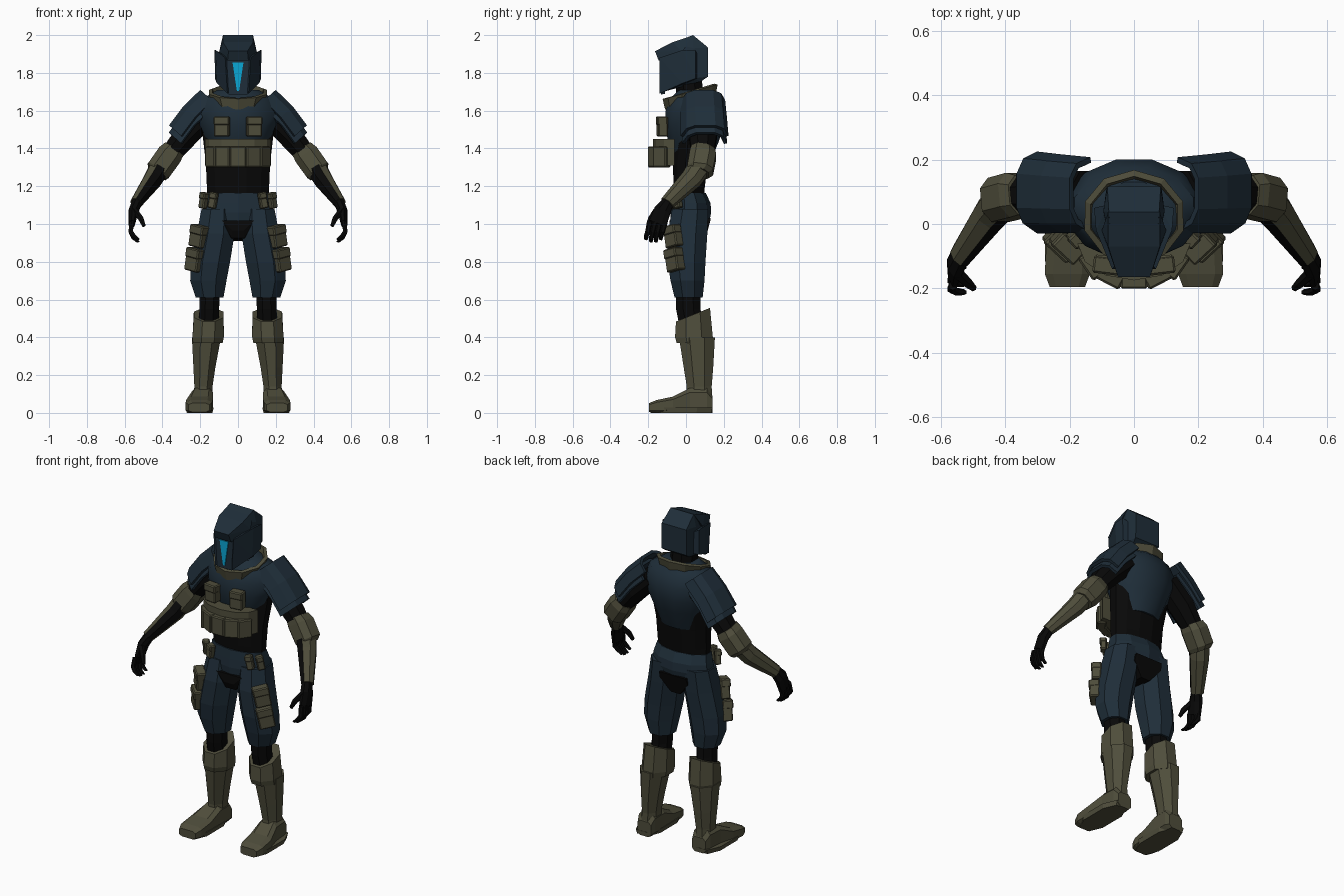
import bpy, bmesh, math
from mathutils import Vector, Matrix

if "Cube" in bpy.data.objects:
    bpy.data.objects.remove(bpy.data.objects["Cube"])


def material(name, col):
    m = bpy.data.materials.new(name)
    m.diffuse_color = (*col, 1)
    m.use_nodes = True
    m.node_tree.nodes["Principled BSDF"].inputs["Base Color"].default_value = m.diffuse_color
    return m


NAVY = material("navy armour", (0.0135, 0.027, 0.041))
OLIVE = material("olive gear", (0.078, 0.075, 0.044))
BLACK = material("black undersuit", (0.0025, 0.0025, 0.0025))
CYAN = material("cyan visor", (0.003, 0.39, 0.67))


def finish(name, bm, mat, mirror=False, solid=0, second=None, rule=None):
    bmesh.ops.recalc_face_normals(bm, faces=bm.faces)
    bm.normal_update()
    if rule:
        for f in bm.faces:
            f.material_index = int(rule(f))
    me = bpy.data.meshes.new(name)
    bm.to_mesh(me)
    bm.free()
    me.materials.append(mat)
    if second:
        me.materials.append(second)
    ob = bpy.data.objects.new(name, me)
    bpy.context.collection.objects.link(ob)
    if solid:
        s = ob.modifiers.new("thickness", 'SOLIDIFY')
        s.thickness = solid
        s.offset = -1
    if mirror:
        ob.modifiers.new("mirror", 'MIRROR').use_mirror_merge = False
    return ob


def loft(name, rings, mat, n=8, p=1.0, axis=(0, 0, 1), cap=True, **kw):
    """Rings are (x, y, z, half width, half depth[, slope along depth])."""
    t = Vector(axis).normalized()
    ref = Vector((0, 0, 1)) if abs(t.y) > 0.9 else Vector((0, 1, 0))
    v = (ref - t * ref.dot(t)).normalized()
    u = v.cross(t)
    bm = bmesh.new()
    loops = []
    for r in rings:
        slope = r[5] if len(r) > 5 else 0
        k = abs(math.cos(math.pi / n)) ** p
        loop = []
        for i in range(n):
            a = 2 * math.pi * (i + 0.5) / n
            c, s = math.cos(a), math.sin(a)
            c = math.copysign(abs(c) ** p, c) / k
            s = math.copysign(abs(s) ** p, s) / k
            loop.append(bm.verts.new(Vector(r[:3]) + u * c * r[3] + v * s * r[4] + t * slope * s * r[4]))
        loops.append(loop)
    for a, b in zip(loops, loops[1:]):
        for i in range(n):
            bm.faces.new((a[i], a[(i + 1) % n], b[(i + 1) % n], b[i]))
    if cap:
        bm.faces.new(loops[0])
        bm.faces.new(loops[-1])
    return finish(name, bm, mat, **kw)


def limb(name, rings, mat, **kw):
    return loft(name, rings, mat, axis=Vector(rings[-1][:3]) - Vector(rings[0][:3]), **kw)


def hull(name, pts, mat, both=True, **kw):
    """Convex solid; both=True adds the points mirrored in x."""
    bm = bmesh.new()
    for x, y, z in pts:
        bm.verts.new((x, y, z))
        if both and x:
            bm.verts.new((-x, y, z))
    res = bmesh.ops.convex_hull(bm, input=bm.verts[:])
    bmesh.ops.delete(bm, geom=[e for e in set(res["geom_interior"] + res["geom_unused"])
                               if isinstance(e, bmesh.types.BMVert)], context='VERTS')
    bmesh.ops.dissolve_limit(bm, angle_limit=0.03, verts=bm.verts, edges=bm.edges)
    return finish(name, bm, mat, **kw)


def pouch(name, c, size, yaw=0, lean=0, mirror=True, flap=True):
    """Bevelled pouch with an optional flap over its top."""
    bm = bmesh.new()
    rot = Matrix.Translation(c) @ Matrix.Rotation(yaw, 4, 'Z') @ Matrix.Rotation(lean, 4, 'Y')
    sx, sy, sz = size
    parts = [((0, 0, 0), size), ((0, -0.004, sz * 0.3), (sx * 1.04, sy * 1.04, sz * 0.42))]
    for off, s in parts[:1 + flap]:
        bmesh.ops.create_cube(bm, size=1, matrix=rot @ Matrix.Translation(off) @ Matrix.Diagonal((*s, 1)))
    bmesh.ops.bevel(bm, geom=bm.edges[:], offset=0.006, segments=1, affect='EDGES')
    return finish(name, bm, OLIVE, mirror=mirror)


def yr(z, rx, y0, y1):
    return (0, (y0 + y1) / 2, z, rx, (y1 - y0) / 2)


# Torso
loft("undersuit_torso", [yr(1.09, .16, -.06, .09), yr(1.2, .165, -.065, .1), yr(1.32, .17, -.07, .115),
                         yr(1.45, .185, -.06, .14), yr(1.58, .2, -.05, .14)], BLACK, n=12)
chest = loft("chest_armour", [yr(1.32, .125, -.05, .125), yr(1.44, .165, -.095, .175), yr(1.52, .2, -.112, .198),
                              yr(1.60, .21, -.108, .2), yr(1.665, .185, -.08, .175), yr(1.71, .11, -.04, .13)],
             NAVY, n=12)
loft("neck", [(0, .03, 1.6, .075, .075), (0, .01, 1.79, .07, .07)], BLACK)
loft("collar", [(0, .022, 1.645, .115, .108, .3), (0, .022, 1.705, .135, .12, .3)], OLIVE,
     n=10, cap=False, solid=.02)

# Chest rig and its pouches
arc = [math.radians(a) for a in range(-90, 91, 30)]
hull("rig_band", [(.176 * math.sin(a), -.06 - .115 * math.cos(a), z) for a in arc for z in (1.31, 1.45)],
     OLIVE, both=False)
for i in range(-2, 3):
    a = i * .48
    pouch("rig_pouch", (.158 * math.sin(a), -.065 - .11 * math.cos(a), 1.355), (.084, .052, .11),
          yaw=a, mirror=False, flap=False)
pouch("chest_pouch", (.085, -.125, 1.515), (.08, .052, .105), yaw=.12)

# Helmet
hull("helmet_shell", [(.075, .08, 1.755), (.085, .116, 1.78), (.083, .116, 1.935), (.078, .037, 2.0),
                      (.095, .04, 1.93), (.095, .03, 1.77), (.07, -.07, 1.96), (.055, -.125, 1.89),
                      (.05, -.12, 1.70)], NAVY)
hull("helmet_brow", [(.05, -.164, 1.915), (.055, -.145, 1.865), (.08, -.07, 1.963), (.1, -.02, 1.91),
                     (.08, .037, 1.998), (.085, -.06, 1.88)], NAVY)
hull("helmet_cheek", [(.124, .05, 1.92), (.122, .05, 1.77), (.118, -.02, 1.92), (.112, -.02, 1.745),
                      (.068, -.14, 1.88), (.056, -.14, 1.69), (.05, -.12, 1.88), (.042, -.12, 1.70),
                      (.08, .06, 1.9), (.08, .06, 1.77)], NAVY, both=False, mirror=True)
hull("face_plate", [(.06, -.132, 1.87), (.05, -.132, 1.685), (.06, -.11, 1.87), (.05, -.11, 1.69)], NAVY)
hull("visor", [(.029, -.137, 1.855), (.006, -.137, 1.705), (.029, -.13, 1.855), (.006, -.13, 1.705)], CYAN)


# Shoulder pads: an arched plate running down the slope of the shoulder
def pad(name, s0, s1, drop, grow):
    section = [(-.03, -.085), (0, -.025), (.045, 0), (.145, 0), (.19, -.028), (.21, -.085)]
    bm = bmesh.new()
    rows = []
    for k in (0, .5, 1):
        s = s0 + (s1 - s0) * k
        row = []
        for y, m in section:
            y = .09 + (y - .09) * (grow + .08 * k) + .008 * k
            m += .01 * math.sin(math.pi * k) - drop
            row.append(bm.verts.new((.2 + .66 * s + .75 * m, y, 1.71 - .75 * s + .66 * m)))
        rows.append(row)
    for a, b in zip(rows, rows[1:]):
        for i in range(len(section) - 1):
            bm.faces.new((a[i], b[i], b[i + 1], a[i + 1]))
    return finish(name, bm, NAVY, mirror=True, solid=.018)


pad("shoulder_pad", 0, .25, 0, .98)
pad("shoulder_under_plate", .05, .28, .024, .92)

# Arms
limb("upper_arm", [(.15, .085, 1.585, .06, .08), (.27, .09, 1.475, .066, .075), (.375, .088, 1.345, .052, .055)],
     BLACK, mirror=True)
limb("elbow_guard", [(.34, .09, 1.395, .058, .062), (.363, .09, 1.365, .068, .07), (.42, .075, 1.285, .067, .069),
                     (.428, .065, 1.265, .054, .055)], OLIVE, p=.75, mirror=True)
inner = Vector((-.6, -.8, .05)).normalized()
limb("forearm_guard", [(.40, .085, 1.325, .055, .06), (.447, .03, 1.24, .05, .054), (.54, -.1, 1.11, .031, .037)],
     OLIVE, second=BLACK, rule=lambda f: f.normal.dot(inner) > .55, mirror=True)

# Hands
limb("palm", [(.53, -.09, 1.125, .027, .03), (.553, -.125, 1.07, .026, .044), (.562, -.15, 1.0, .017, .048)],
     BLACK, mirror=True)
for i in range(4):
    y = -.112 - .026 * i
    tip = .905 + (.012 if i in (0, 3) else 0)
    limb("finger", [(.562, y, 1.015, .013, .014), (.568, y - .012, .96, .012, .012),
                    (.552, y - .02, tip + .02, .011, .011), (.528, y - .022, tip, .008, .008)],
         BLACK, n=6, mirror=True)
limb("thumb", [(.55, -.15, 1.075, .016, .018), (.515, -.185, 1.03, .014, .014), (.498, -.2, .99, .009, .009)],
     BLACK, n=6, mirror=True)

# Hips
loft("hip_armour", [yr(1.0, .17, -.072, .115), yr(1.06, .188, -.078, .128), yr(1.11, .178, -.075, .125),
                    yr(1.165, .165, -.07, .1)], NAVY, n=10)
hull("crotch_guard", [(.085, -.086, 1.018), (.035, -.07, .925), (.03, -.088, .965), (.09, .132, 1.03),
                      (.095, .12, .99), (.03, .1, .91)], BLACK)
for x, y, yaw in ((.132, -.075, .35), (.182, -.045, .8)):
    pouch("belt_pouch", (x, y, 1.125), (.042, .035, .085), yaw=yaw, lean=-.2)

# Legs
loft("thigh_armour", [(.108, .022, 1.08, .085, .095), (.118, .008, .95, .1, .105), (.145, .003, .80, .103, .1),
                      (.157, .008, .70, .096, .09), (.15, .014, .61, .073, .074)], NAVY, mirror=True)
loft("knee", [(.15, .01, .66, .055, .065), (.152, .012, .55, .052, .065), (.156, .03, .44, .055, .06)],
     BLACK, mirror=True)
pouch("thigh_pouch", (.208, -.068, .935), (.09, .055, .115), yaw=.75, lean=-.2)
pouch("thigh_pouch", (.228, -.06, .81), (.09, .06, .12), yaw=.75, lean=-.2)

# Boots
loft("boot_cuff", [(.16, .045, .37, .079, .094), (.158, .042, .40, .083, .1),
                   (.155, .037, .52, .079, .09, .4)], OLIVE, mirror=True)
loft("boot_shaft", [(.185, .07, .08, .05, .068), (.183, .07, .14, .048, .066), (.178, .066, .24, .058, .078),
                    (.167, .058, .4, .077, .095)], OLIVE, mirror=True)
loft("boot_foot", [(.185, .14, .045, .045, .045), (.187, .11, .066, .055, .066), (.19, .02, .066, .058, .066),
                   (.203, -.07, .043, .07, .043), (.207, -.155, .034, .07, .034), (.207, -.195, .028, .055, .024)],
     OLIVE, axis=(0, -1, 0), p=.5, mirror=True)
loft("boot_sole", [(.203, -.027, 0, .068, .16), (.203, -.027, .028, .074, .168)], OLIVE, p=.75, mirror=True)

# Smooth the rounded back and shoulders, keeping sharp edges
bpy.ops.object.select_all(action='DESELECT')
chest.select_set(True)
bpy.context.view_layer.objects.active = chest
bpy.ops.object.shade_smooth_by_angle(angle=math.radians(35))
